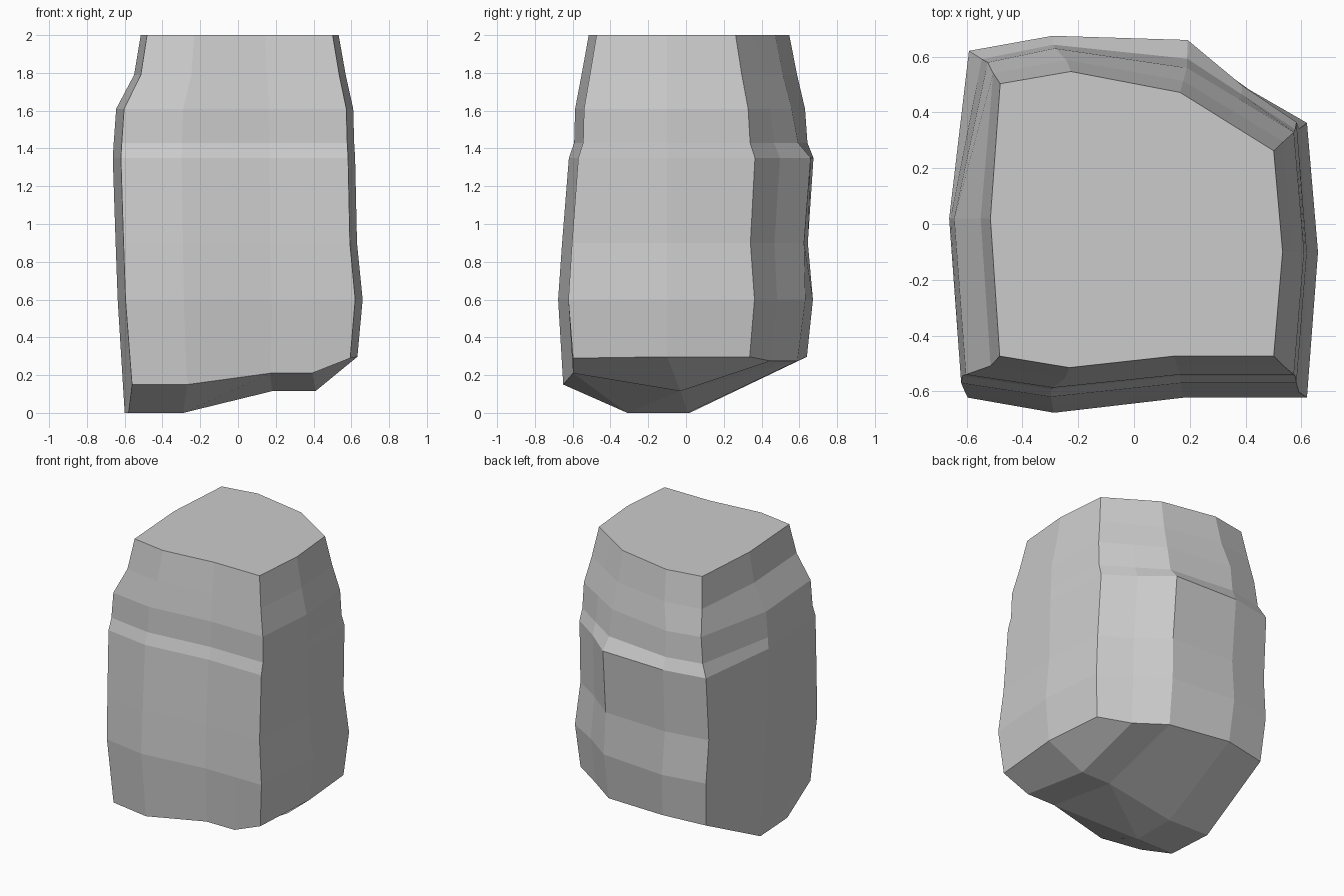
import bpy
import bmesh

if "Cube" in bpy.data.objects:
    bpy.data.objects.remove(bpy.data.objects["Cube"])

# Rings from top down: z, left, right, front, back reach,
# back ledge inset, back-left corner reach
LEVELS = [
    (2.00, .515, .533, .515, .547, .075, .480),
    (1.79, .550, .570, .553, .588, .075, .505),
    (1.61, .645, .610, .587, .630, .070, .525),
    (1.43, .658, .615, .592, .643, .050, .546),
    (1.35, .663, .620, .620, .675, .015, .592),
    (0.90, .648, .630, .656, .645, .020, .595),
    (0.60, .637, .660, .677, .672, .040, .590),
    (0.30, .600, .632, .650, .640, .050, .570),
]
# Uneven heights of the lowest ring
RIM_Z = [.15, .15, .21, .21, .29, .297, .297, .275, .275, .297, .285, 0]


def ring(left, right, front, back, inset, corner, ledge):
    br_y, b3_y = .8 * back - .175, back - inset
    return [
        (-.935 * left, -.92 * front), (-.45 * left, -front),
        (.27 * right, -.92 * front), (.62 * right, -.92 * front),
        (.94 * right, -.92 * front), (right, -.1), (.94 * right, br_y),
        (.625 * right, (br_y + b3_y) / 2 - ledge), (.31 * right, b3_y),
        (-.44 * left, back), (-corner, .92 * back), (-left, .02),
    ]


bm = bmesh.new()
rings = []
for z, *reach in LEVELS:
    pts = ring(*reach, .015 if z < 1.4 else 0)
    heights = RIM_Z if z == .30 else [z] * 12
    rings.append([bm.verts.new((x, y, h)) for (x, y), h in zip(pts, heights)])

# Stone sides and flat top
bm.faces.new(rings[0])
for upper, lower in zip(rings, rings[1:]):
    for i in range(12):
        j = (i + 1) % 12
        bm.faces.new((upper[i], lower[i], lower[j], upper[j]))

# Chipped underside
FL, F2, F3, F4, FR, RM, BR, B4, B3, B2, BL, LM = rings[-1]
A, B, C, D, E = [bm.verts.new(p) for p in (
    (-.58, -.31, 0), (-.29, -.31, 0), (-.29, .01, 0),
    (.18, -.03, .115), (.41, -.03, .115))]
for face in ((LM, FL, A), (FL, F2, B, A), (A, B, C, LM), (LM, C, B2, BL),
             (F2, F3, B), (B, F3, D), (B, D, C), (F3, F4, E, D),
             (F4, FR, RM, E), (E, RM, BR, B4), (D, E, B4, B3), (C, D, B3, B2)):
    bm.faces.new(face)

bmesh.ops.recalc_face_normals(bm, faces=bm.faces)
mesh = bpy.data.meshes.new("stone_block")
bm.to_mesh(mesh)
bm.free()
bpy.context.collection.objects.link(bpy.data.objects.new("stone_block", mesh))
